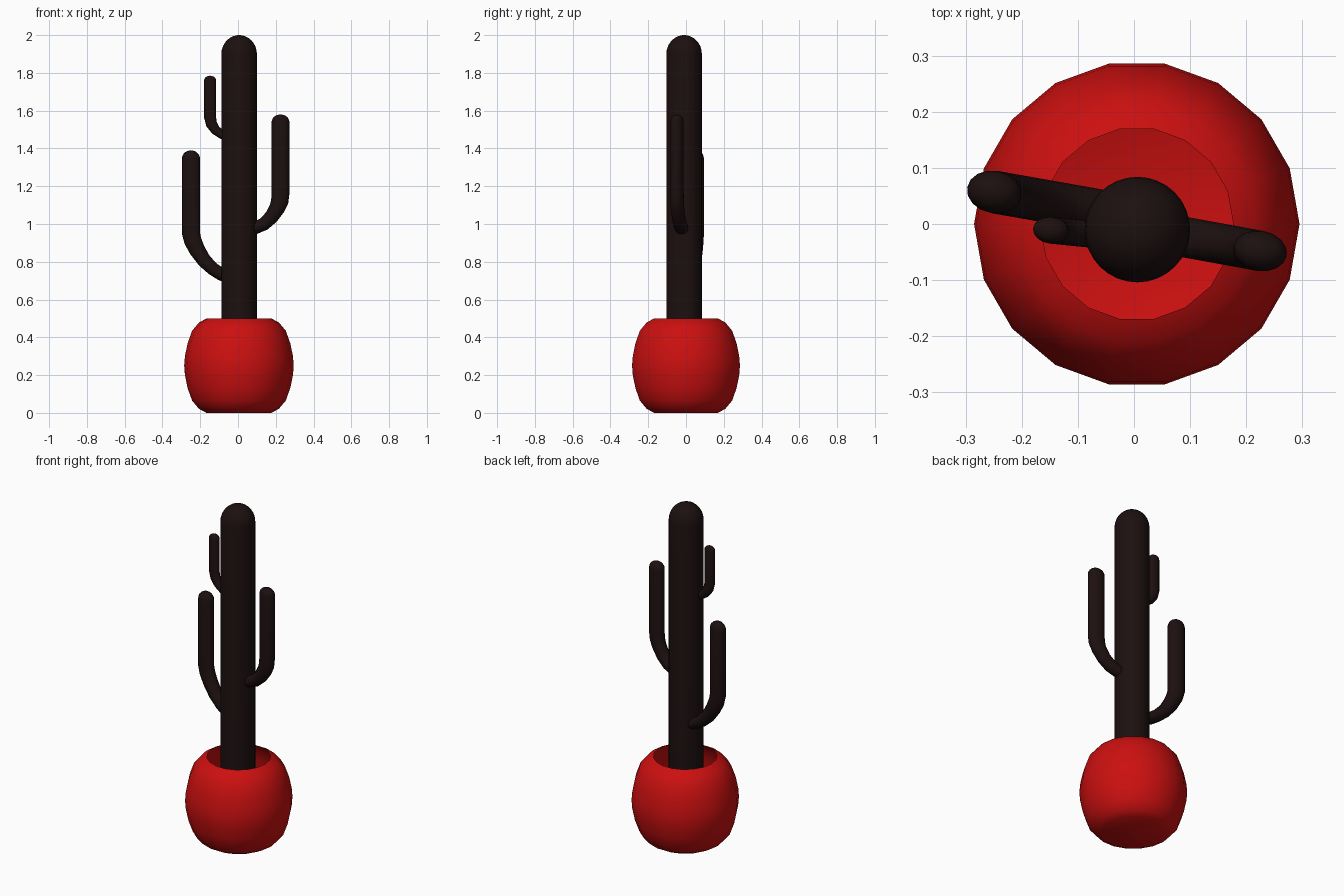
import bpy, bmesh, math
from mathutils import Vector

if "Cube" in bpy.data.objects:
    bpy.data.objects.remove(bpy.data.objects["Cube"])


def material(name, rgb):
    m = bpy.data.materials.new(name)
    m.diffuse_color = (*rgb, 1)
    m.use_nodes = True
    m.node_tree.nodes["Principled BSDF"].inputs["Base Color"].default_value = m.diffuse_color
    return m


RED = material("red_glaze", (0.6, 0.005, 0.005))
DARK = material("dark_stem", (0.012, 0.005, 0.005))


def skin(name, rings, mat, cap_start=True, cap_end=True, sharp=50):
    """Bridge a list of equal-length point rings into one smooth object."""
    bm = bmesh.new()
    loops = [[bm.verts.new(p) for p in ring] for ring in rings]
    n = len(loops[0])
    for a, b in zip(loops, loops[1:]):
        for i in range(n):
            j = (i + 1) % n
            bm.faces.new((a[i], a[j], b[j], b[i]))
    if cap_start:
        bm.faces.new(loops[0][::-1])
    if cap_end:
        bm.faces.new(loops[-1])
    bmesh.ops.recalc_face_normals(bm, faces=bm.faces)
    me = bpy.data.meshes.new(name)
    bm.to_mesh(me)
    bm.free()
    ob = bpy.data.objects.new(name, me)
    bpy.context.collection.objects.link(ob)
    me.materials.append(mat)
    bpy.ops.object.select_all(action='DESELECT')
    ob.select_set(True)
    bpy.context.view_layer.objects.active = ob
    bpy.ops.object.shade_smooth_by_angle(angle=math.radians(sharp))
    return ob


def lathe(name, profile, sides, centre, mat, **kw):
    turn = [2 * math.pi * i / sides for i in range(sides)]
    rings = [[(centre[0] + r * math.cos(t), centre[1] + r * math.sin(t), z)
              for t in turn] for r, z in profile]
    return skin(name, rings, mat, **kw)


def arm(name, root, tip, path, across, cap, sides=16):
    """path: (distance fraction from root to tip, z, in-plane radius)."""
    root, tip = Vector(root), Vector(tip)
    flat = tip - root
    side = Vector((-flat.y, flat.x, 0)).normalized()
    pts = [Vector((*(root + flat * f), z)) for f, z, _ in path]
    secs = []
    for i, p in enumerate(pts):
        t = (pts[min(i + 1, len(pts) - 1)] - pts[max(i - 1, 0)]).normalized()
        secs.append((p, t, path[i][2], across))
    # rounded tip
    p, t, r, w = secs[-1]
    for k in range(1, 6):
        a = math.radians(17 * k)
        secs.append((p + t * cap * math.sin(a), t, r * math.cos(a), w * math.cos(a)))
    rings = []
    for p, t, r, w in secs:
        u = side.cross(t)
        rings.append([p + u * r * math.cos(q) + side * w * math.sin(q)
                      for q in (2 * math.pi * i / sides for i in range(sides))])
    return skin(name, rings, DARK)


# round pot, open at the top
half = [(0.172, 0.25), (0.212, 0.228), (0.248, 0.185), (0.272, 0.118), (0.286, 0.05)]
pot = [(r, 0.25 - h) for r, h in half] + [(0.29, 0.25)] \
    + [(r, 0.25 + h) for r, h in reversed(half)]
lathe("pot", pot, 18, (0.005, 0), RED, cap_end=False)

# upright trunk with domed top
R = 0.094
dome = [(R * math.cos(math.radians(a)), 1.9 + 0.1 * math.sin(math.radians(a)))
        for a in (0, 12, 24, 36, 48, 60, 72, 82, 88)]
lathe("trunk", [(R, 0.01)] + dome, 32, (0.006, -0.01), DARK)

# side arms
arm("left_arm", (0.005, 0.012), (-0.249, 0.057),
    [(0.0, 0.700, 0.033), (0.38, 0.735, 0.034), (0.54, 0.762, 0.035),
     (0.72, 0.805, 0.038), (0.87, 0.862, 0.043), (0.96, 0.91, 0.047),
     (1, 0.95, 0.049), (1, 1.345, 0.049)], 0.038, 0.045)
arm("right_arm", (0.006, -0.008), (0.225, -0.048),
    [(0.0, 0.94, 0.032), (0.4, 0.98, 0.033), (0.6, 1.0, 0.035),
     (0.78, 1.037, 0.038), (0.92, 1.085, 0.043), (0.98, 1.12, 0.047),
     (1, 1.16, 0.048), (1, 1.54, 0.048)], 0.036, 0.04)
arm("small_arm", (0.0, -0.026), (-0.148, -0.011),
    [(0.0, 1.43, 0.022), (0.6, 1.475, 0.023), (0.8, 1.497, 0.026),
     (0.95, 1.53, 0.03), (1, 1.565, 0.032), (1, 1.76, 0.032)], 0.024, 0.025)
